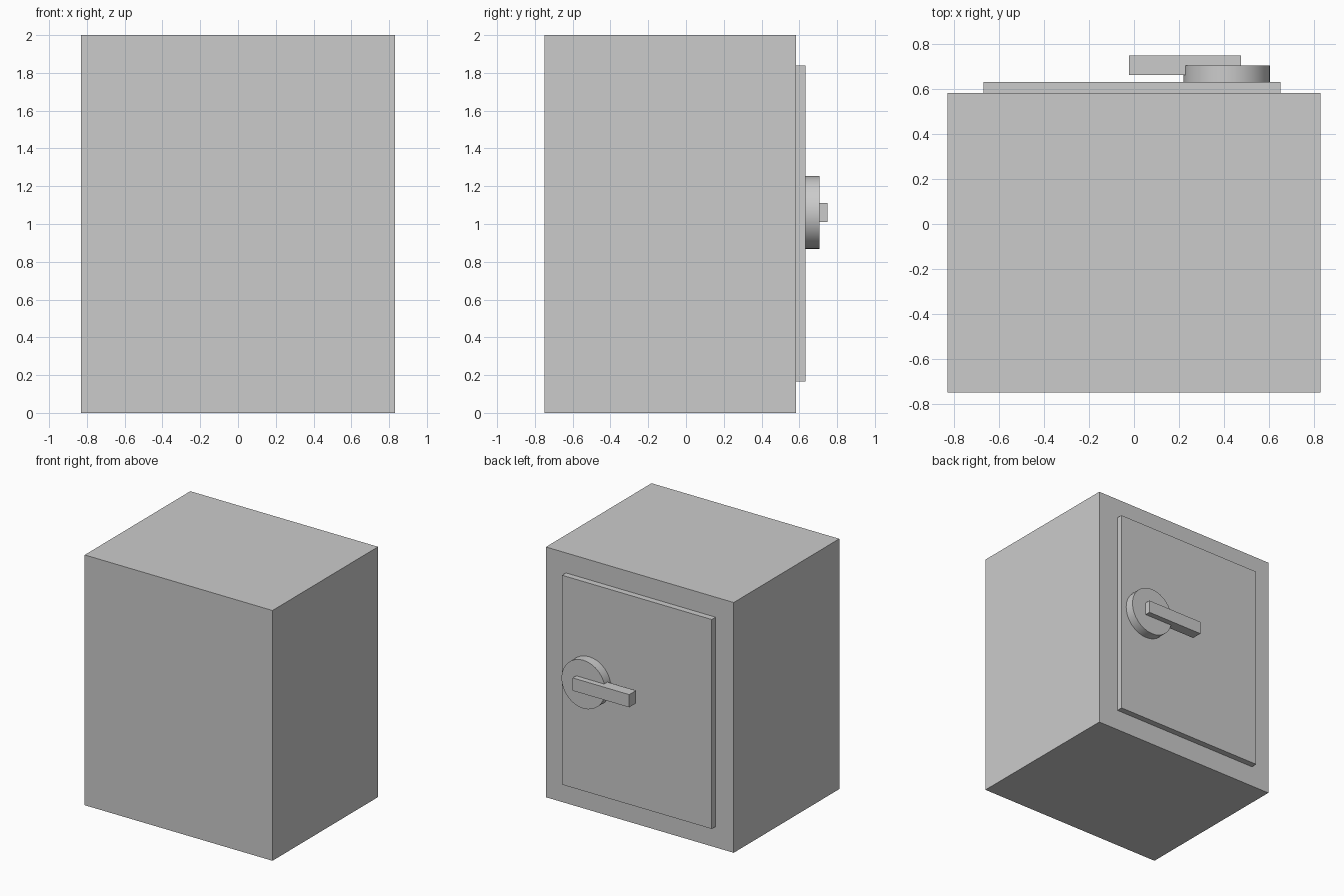
import bpy, math

if "Cube" in bpy.data.objects:
    bpy.data.objects.remove(bpy.data.objects["Cube"])


def box(name, x, y, z):
    """Box from (min, max) ranges on each axis."""
    bpy.ops.mesh.primitive_cube_add(size=1, location=[(a + b) / 2 for a, b in (x, y, z)])
    ob = bpy.context.object
    ob.name = name
    ob.scale = [b - a for a, b in (x, y, z)]
    bpy.ops.object.transform_apply(location=False, rotation=False, scale=True)
    return ob


# Safe body and raised door panel on the back
box("safe_body", (-0.83, 0.83), (-0.75, 0.583), (0, 2))
box("door", (-0.67, 0.653), (0.56, 0.632), (0.167, 1.84))

# Round dial plate
bpy.ops.mesh.primitive_cylinder_add(vertices=32, radius=0.193, depth=0.085,
                                    location=(0.414, 0.663, 1.06),
                                    rotation=(math.pi / 2, 0, 0))
bpy.context.object.name = "dial_plate"
bpy.ops.object.shade_smooth_by_angle(angle=math.radians(30))

# Lever handle crossing the plate
box("lever_handle", (-0.023, 0.477), (0.665, 0.75), (1.01, 1.112))
